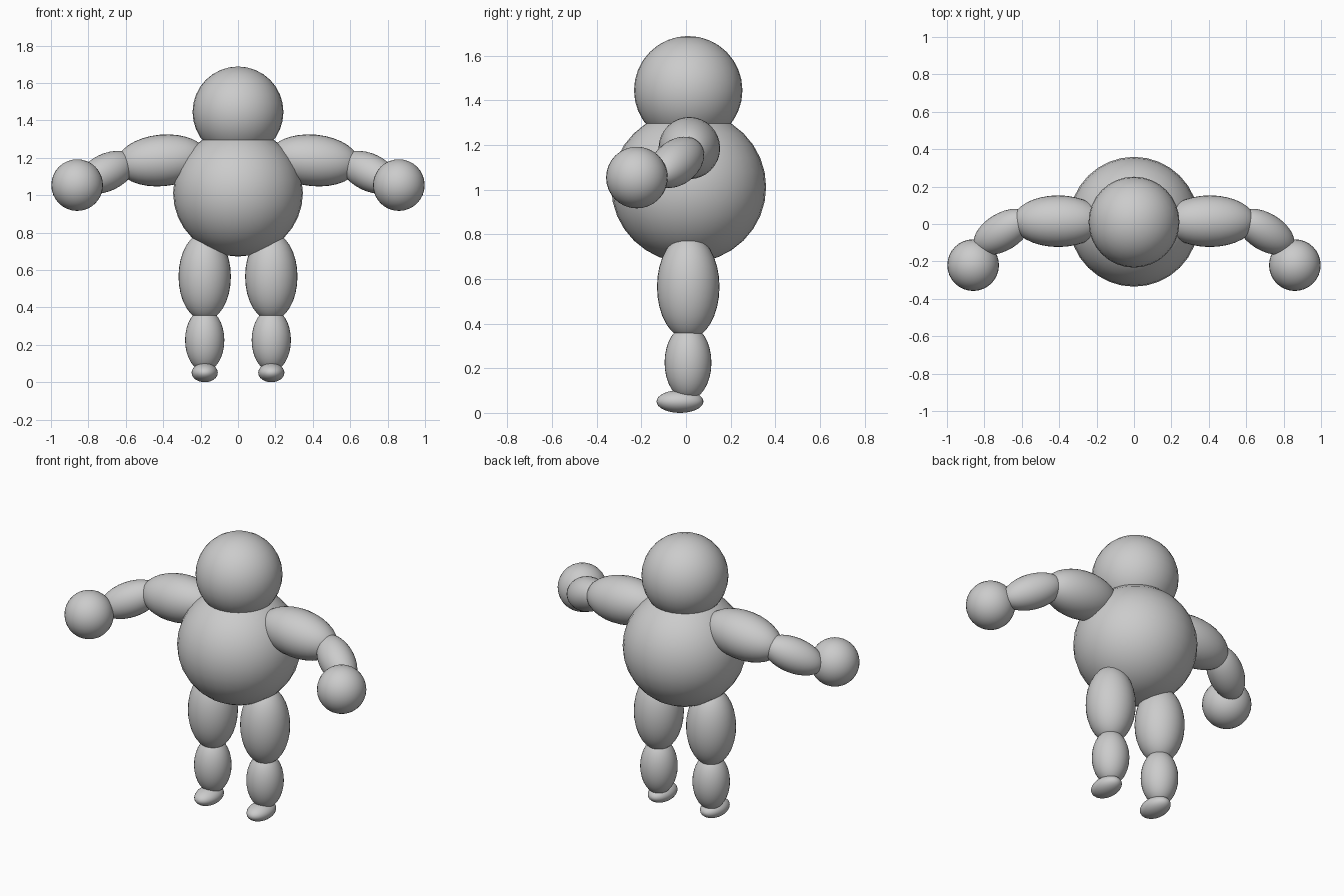
import bpy
from mathutils import Vector

if "Cube" in bpy.data.objects:
    bpy.data.objects.remove(bpy.data.objects["Cube"])

grey = bpy.data.materials.new("light grey")
grey.diffuse_color = (0.6, 0.6, 0.6, 1)
grey.use_nodes = True
grey.node_tree.nodes["Principled BSDF"].inputs["Base Color"].default_value = grey.diffuse_color


def ellipsoid(name, centre, radii, axis=(0, 0, 1)):
    """Smooth ball with its z radius laid along the given axis."""
    bpy.ops.mesh.primitive_uv_sphere_add(segments=32, ring_count=16, radius=1)
    ob = bpy.context.object
    ob.name = name
    ob.location = centre
    ob.scale = radii
    ob.rotation_euler = Vector(axis).to_track_quat('Z', 'Y').to_euler()
    ob.data.materials.append(grey)
    bpy.ops.object.shade_smooth()
    return ob


# Head and round torso
ellipsoid("head", (0, 0.01, 1.445), (0.243, 0.243, 0.243))
ellipsoid("torso", (0, 0.012, 1.012), (0.347, 0.347, 0.34))

# Limbs: name, centre, radii, long axis (one side, repeated on the other)
limbs = [
    ("upper_arm", (0.405, 0.015, 1.186), (0.138, 0.138, 0.245), (1, 0, -0.09)),
    ("forearm", (0.703, -0.042, 1.122), (0.1, 0.1, 0.18), (0.79, -0.48, -0.38)),
    ("hand", (0.86, -0.22, 1.054), (0.138, 0.138, 0.138), (0, 0, 1)),
    ("thigh", (0.178, 0.01, 0.565), (0.14, 0.14, 0.235), (0, 0, 1)),
    ("shin", (0.178, 0.009, 0.225), (0.105, 0.105, 0.167), (0, 0, 1)),
    ("foot", (0.178, -0.027, 0.051), (0.07, 0.105, 0.051), (0, 0, 1)),
]
for side, s in (("left", 1), ("right", -1)):
    for name, (x, y, z), radii, (ax, ay, az) in limbs:
        ellipsoid(f"{side}_{name}", (s * x, y, z), radii, (s * ax, ay, az))
